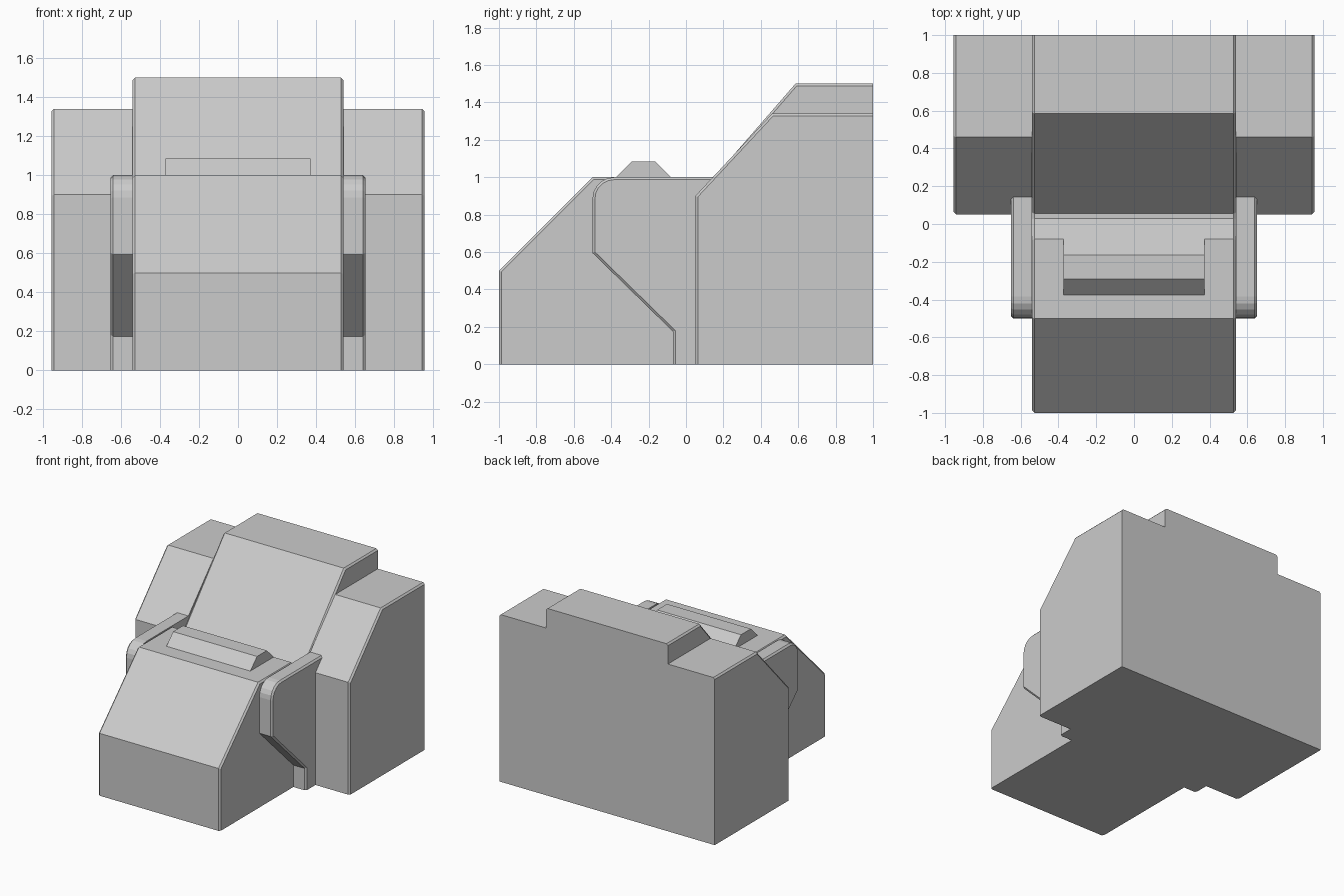
import bpy, bmesh, math

if "Cube" in bpy.data.objects:
    bpy.data.objects.remove(bpy.data.objects["Cube"])


def prism(name, profile, x0, x1, chamfer_x=(), chamfer=0.013):
    """Extrude a (y, z) profile along x and chamfer the rims of the chosen end caps."""
    bm = bmesh.new()
    rings = [[bm.verts.new((x, y, z)) for y, z in profile] for x in (x0, x1)]
    bm.faces.new(rings[0])
    bm.faces.new(rings[1])
    n = len(profile)
    for i in range(n):
        j = (i + 1) % n
        bm.faces.new((rings[0][i], rings[0][j], rings[1][j], rings[1][i]))
    bmesh.ops.recalc_face_normals(bm, faces=bm.faces)

    # rims stay sharp along the floor and the back wall
    y_max = max(y for y, z in profile)

    def is_rim(e):
        a, b = e.verts[0].co, e.verts[1].co
        on_cap = any(abs(a.x - x) < 1e-5 and abs(b.x - x) < 1e-5 for x in chamfer_x)
        floor = a.z < 1e-5 and b.z < 1e-5
        back = a.y > y_max - 1e-5 and b.y > y_max - 1e-5
        return on_cap and not floor and not back

    rim = [e for e in bm.edges if is_rim(e)]
    if rim:
        bmesh.ops.bevel(bm, geom=rim, offset=chamfer, segments=1,
                        affect='EDGES', clamp_overlap=False)
    mesh = bpy.data.meshes.new(name)
    bm.to_mesh(mesh)
    bm.free()
    obj = bpy.data.objects.new(name, mesh)
    bpy.context.collection.objects.link(obj)
    return obj


# central body: sloped nose, flat deck, groove, tall sloped rear
body = [(-1, 0), (-1, 0.5), (-0.5, 1), (-0.08, 1), (0.03, 0.89), (0.055, 0.89),
        (0.585, 1.5), (1, 1.5), (1, 0)]
prism("central_body", body, -0.54, 0.54, (-0.54, 0.54))

# raised ridge on the deck
ridge = [(-0.375, 1), (-0.29, 1.085), (-0.165, 1.085), (-0.08, 1)]
prism("deck_ridge", ridge, -0.372, 0.372)

# rear shoulder blocks and side fins, one per side
shoulder = [(0.05, 0), (0.05, 0.9), (0.46, 1.34), (1, 1.34), (1, 0)]
r = 0.115
arc = [(-0.5 + r - r * math.cos(a), 1 - r + r * math.sin(a))
       for a in (math.radians(18 * k) for k in range(6))]
fin = [(-0.07, 0), (-0.07, 0.175), (-0.5, 0.595)] + arc + [(0.15, 1), (0.15, 0)]
for side, label in ((1, "right"), (-1, "left")):
    prism("shoulder_" + label, shoulder, side * 0.54, side * 0.955, (side * 0.955,))
    prism("fin_" + label, fin, side * 0.54, side * 0.652, (side * 0.652,))
